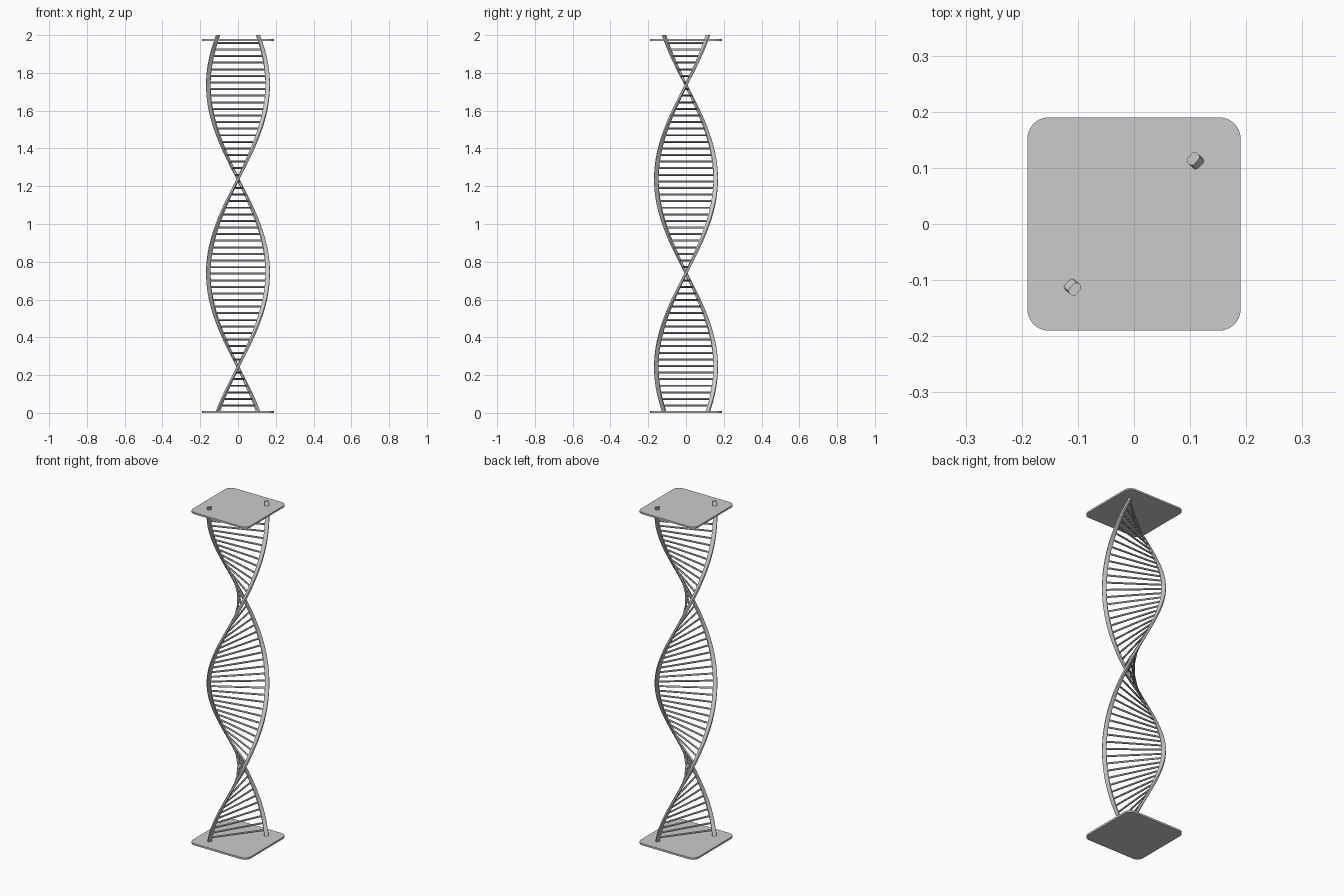
import bpy, bmesh
from math import pi, cos, sin
from mathutils import Matrix, Vector

if "Cube" in bpy.data.objects:
    bpy.data.objects.remove(bpy.data.objects["Cube"])

RADIUS = 0.157       # strand centre line
PERIOD = 1.99        # height of one full turn
ROD_R = 0.0052


def angle(z):
    return pi / 2 + 2 * pi * (z - 0.243) / PERIOD


def rounded_rect(hx, hy, corner, seg):
    pts = []
    for q, (sx, sy) in enumerate([(1, 1), (-1, 1), (-1, -1), (1, -1)]):
        for i in range(seg + 1):
            a = pi / 2 * (q + i / seg)
            pts.append((sx * (hx - corner) + corner * cos(a),
                        sy * (hy - corner) + corner * sin(a)))
    return pts


def loft(bm, rings):
    """Skin closed rings of points and cap both ends."""
    vs = [[bm.verts.new(p) for p in r] for r in rings]
    n = len(vs[0])
    for a, b in zip(vs, vs[1:]):
        for i in range(n):
            j = (i + 1) % n
            bm.faces.new((a[i], a[j], b[j], b[i]))
    bm.faces.new(vs[0][::-1])
    bm.faces.new(vs[-1])


def finish(name, bm):
    bmesh.ops.recalc_face_normals(bm, faces=bm.faces)
    me = bpy.data.meshes.new(name)
    bm.to_mesh(me)
    bm.free()
    ob = bpy.data.objects.new(name, me)
    bpy.context.collection.objects.link(ob)
    bpy.ops.object.select_all(action='DESELECT')
    ob.select_set(True)
    bpy.context.view_layer.objects.active = ob
    bpy.ops.object.shade_smooth_by_angle()


def strand(name, phase):
    section = rounded_rect(0.012, 0.008, 0.006, 3)
    rings = []
    for i in range(97):
        z = 0.003 + 1.997 * i / 96
        rot = Matrix.Rotation(angle(z) + phase, 3, 'Z')
        rings.append([rot @ Vector((RADIUS + x, y, 0)) + Vector((0, 0, z))
                      for x, y in section])
    bm = bmesh.new()
    loft(bm, rings)
    finish(name, bm)


def plate(name, z, thick):
    outline = rounded_rect(0.19, 0.19, 0.038, 8)
    bm = bmesh.new()
    loft(bm, [[(x, y, h) for x, y in outline] for h in (z, z + thick)])
    finish(name, bm)


# two twisted uprights
strand("strand_a", 0)
strand("strand_b", pi)

# rungs joining the uprights
bm = bmesh.new()
for k in range(56):
    z = 0.039 + 0.0349 * k
    m = (Matrix.Translation((0, 0, z)) @ Matrix.Rotation(angle(z), 4, 'Z')
         @ Matrix.Rotation(pi / 2, 4, 'Y'))
    bmesh.ops.create_cone(bm, cap_ends=True, segments=12, radius1=ROD_R,
                          radius2=ROD_R, depth=2 * RADIUS, matrix=m)
finish("rungs", bm)

# base and top plates
plate("base_plate", 0.0, 0.011)
plate("top_plate", 1.969, 0.010)
